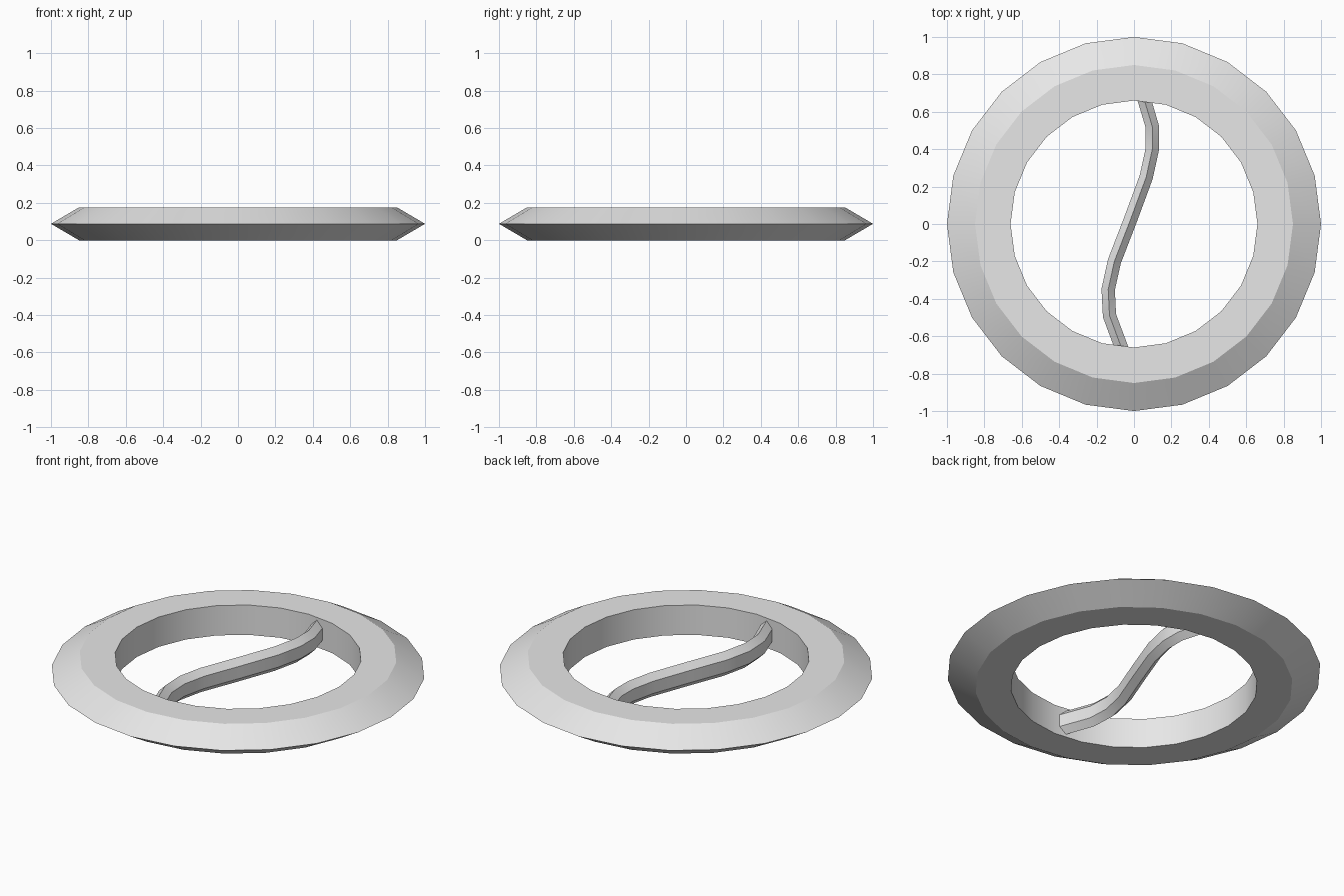
import bpy
import math
from mathutils import Vector

cube = bpy.data.objects.get("Cube")
if cube:
    bpy.data.objects.remove(cube, do_unlink=True)

MID_Z = 0.088
HALF = 0.088

# Single light grey material
grey = bpy.data.materials.new("light_grey")
grey.use_nodes = True
colour = (0.8, 0.8, 0.8, 1.0)
grey.diffuse_color = colour
grey.node_tree.nodes["Principled BSDF"].inputs["Base Color"].default_value = colour


def bridge(name, sections, closed, smooth_angle):
    """Skin a row of equal-sized cross-sections into one mesh object."""
    n, m = len(sections), len(sections[0])
    verts = [p for section in sections for p in section]
    faces = []
    for i in range(n if closed else n - 1):
        j = (i + 1) % n
        for k in range(m):
            l = (k + 1) % m
            faces.append((i * m + k, j * m + k, j * m + l, i * m + l))
    if not closed:
        faces.append(tuple(range(m)))
        faces.append(tuple(reversed(range((n - 1) * m, n * m))))
    mesh = bpy.data.meshes.new(name)
    mesh.from_pydata(verts, [], faces)
    mesh.materials.append(grey)
    obj = bpy.data.objects.new(name, mesh)
    bpy.context.collection.objects.link(obj)
    bpy.ops.object.select_all(action="DESELECT")
    obj.select_set(True)
    bpy.context.view_layer.objects.active = obj
    bpy.ops.object.mode_set(mode="EDIT")
    bpy.ops.mesh.select_all(action="SELECT")
    bpy.ops.mesh.normals_make_consistent(inside=False)
    bpy.ops.object.mode_set(mode="OBJECT")
    bpy.ops.object.shade_smooth_by_angle(angle=math.radians(smooth_angle))
    return obj


# Outer ring: flat top and bottom, straight inner wall, pointed rim
profile = [(0.66, -HALF), (0.85, -HALF), (1.0, 0), (0.85, HALF), (0.66, HALF)]
SEGMENTS = 24
ring_sections = []
for i in range(SEGMENTS):
    a = 2 * math.pi * i / SEGMENTS
    ring_sections.append([(r * math.cos(a), r * math.sin(a), MID_Z + z) for r, z in profile])
bridge("ring", ring_sections, True, 25)

# S-shaped divider: tall hexagonal section swept along a curved path
path = [Vector(p) for p in (
    (0.052, 0.675), (0.098, 0.52), (0.098, 0.40), (0.065, 0.25), (-0.02, 0.02),
    (-0.105, -0.20), (-0.138, -0.35), (-0.131, -0.49), (-0.062, -0.675))]
HALF_WIDTH = 0.036
HALF_HEIGHT = 0.072
bar_sections = []
for i, p in enumerate(path):
    tangent = (path[min(i + 1, len(path) - 1)] - path[max(i - 1, 0)]).normalized()
    side = Vector((-tangent.y, tangent.x))
    section = []
    for k in range(6):
        a = math.radians(90 + 60 * k)
        q = p + side * (HALF_WIDTH * math.cos(a) / math.cos(math.radians(30)))
        section.append((q.x, q.y, MID_Z + HALF_HEIGHT * math.sin(a)))
    bar_sections.append(section)
bridge("curved_divider", bar_sections, False, 30)
